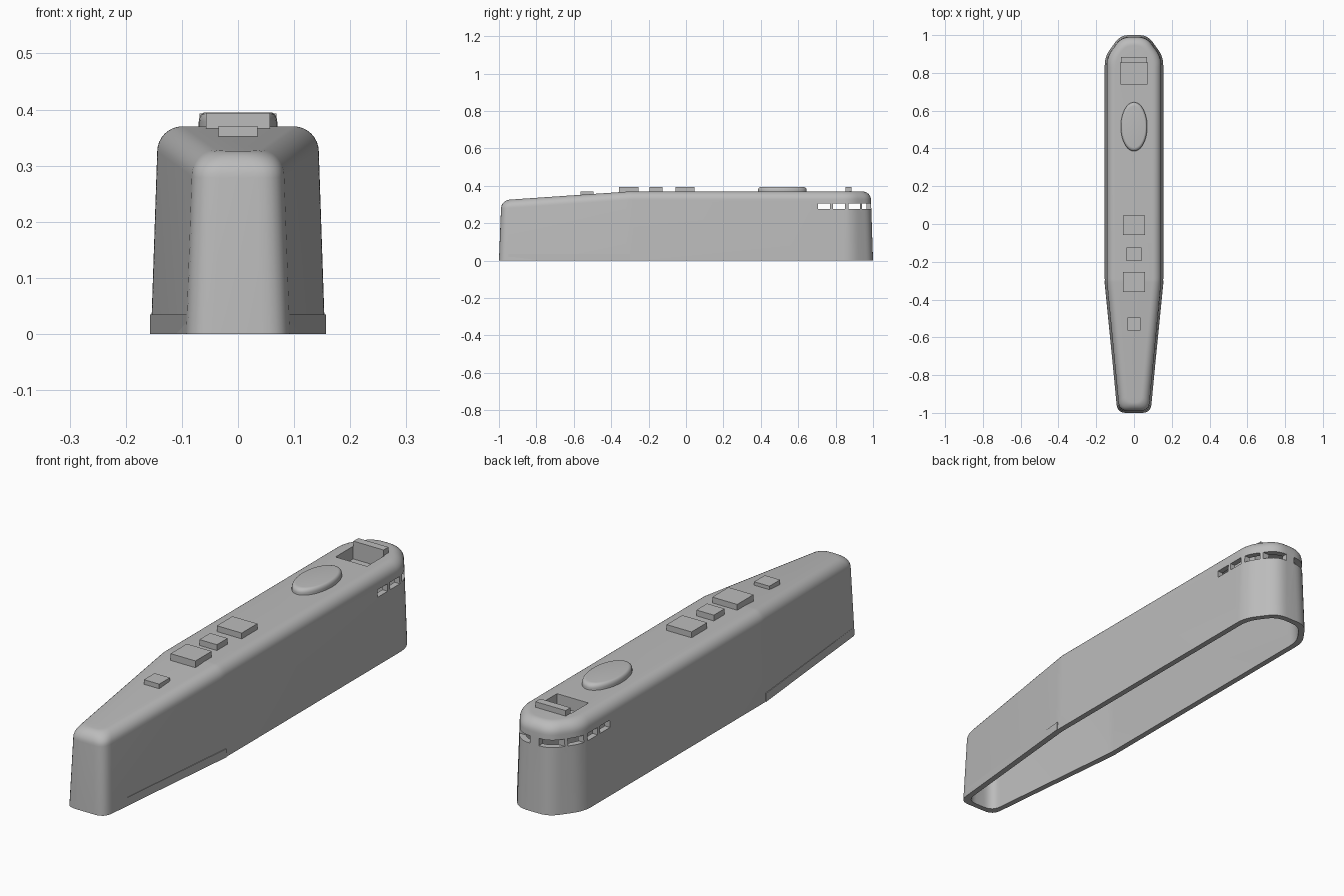
import bpy, bmesh, math
from mathutils import Vector

if "Cube" in bpy.data.objects:
    bpy.data.objects.remove(bpy.data.objects["Cube"], do_unlink=True)

GREY = bpy.data.materials.new("plain grey")
GREY.use_nodes = True
GREY.diffuse_color = (0.5, 0.5, 0.5, 1)
GREY.node_tree.nodes["Principled BSDF"].inputs["Base Color"].default_value = (0.5, 0.5, 0.5, 1)


def finish(name, bm):
    bmesh.ops.recalc_face_normals(bm, faces=bm.faces)
    mesh = bpy.data.meshes.new(name)
    bm.to_mesh(mesh)
    bm.free()
    mesh.materials.append(GREY)
    obj = bpy.data.objects.new(name, mesh)
    bpy.context.collection.objects.link(obj)
    return obj


def add_box(bm, lo, hi):
    verts = bmesh.ops.create_cube(bm, size=1)["verts"]
    for v in verts:
        v.co = Vector([(a + b) / 2 + c * (b - a) for a, b, c in zip(lo, hi, v.co)])


def box(name, lo, hi):
    bm = bmesh.new()
    add_box(bm, lo, hi)
    return finish(name, bm)


def cut(obj, cutter):
    mod = obj.modifiers.new("cut", "BOOLEAN")
    mod.operation = "DIFFERENCE"
    mod.solver = "EXACT"
    mod.object = cutter
    bpy.context.view_layer.objects.active = obj
    bpy.ops.object.modifier_apply(modifier=mod.name)


def smooth(obj):
    bpy.ops.object.select_all(action="DESELECT")
    obj.select_set(True)
    bpy.context.view_layer.objects.active = obj
    bpy.ops.object.shade_smooth_by_angle(angle=math.radians(35))


# Half plan of the body, nose to tail: x, y, corner rounding
PLAN = [(0.088, -1, 0.045), (0.155, -0.3, 0.02), (0.155, 0.885, 0.045), (0.072, 1, 0.045)]
STEPS = 6


def half_outline(inset):
    """Right-hand half of the plan, offset inward, with rounded corners."""
    pts = [Vector((0, -1))] + [Vector(p[:2]) for p in PLAN] + [Vector((0, 1))]
    moved = [Vector((0, -1 + inset))]
    for a, p, b in zip(pts, pts[1:], pts[2:]):
        d1, d2 = (p - a).normalized(), (b - p).normalized()
        n1, n2 = Vector((-d1.y, d1.x)), Vector((-d2.y, d2.x))
        moved.append(p + (n1 + n2) * inset / (1 + n1.dot(n2)))
    moved.append(Vector((0, 1 - inset)))
    out = []
    for (a, p, b), spec in zip(zip(moved, moved[1:], moved[2:]), PLAN):
        r = min(spec[2], 0.8 * (p - a).length, 0.8 * (b - p).length)
        s, e = p + (a - p).normalized() * r, p + (b - p).normalized() * r
        for i in range(STEPS + 1):
            t = i / STEPS
            out.append(s * (1 - t) ** 2 + p * 2 * t * (1 - t) + e * t * t)
    return out


def top_height(y):
    return 0.37 if y > -0.3 else 0.37 + (y + 0.3) * 0.068


def add_ring(bm, inset, drop, floor=False):
    half = half_outline(inset)
    right = [bm.verts.new((p.x, p.y, 0 if floor else top_height(p.y) - drop)) for p in half]
    left = [bm.verts.new((-p.x, p.y, 0 if floor else top_height(p.y) - drop)) for p in half]
    return right + left[::-1]


def bridge(bm, a, b):
    n = len(a)
    for i in range(n):
        j = (i + 1) % n
        bm.faces.new((a[i], a[j], b[j], b[i]))


def cap(bm, ring):
    n = len(ring)
    for i in range(n // 2 - 1):
        bm.faces.new((ring[i], ring[i + 1], ring[n - 2 - i], ring[n - 1 - i]))


def add_skin(bm, wall, radius):
    """Drafted wall with a rounded shoulder and a closed top."""
    rings = [add_ring(bm, wall, 0, floor=True)]
    for i in range(9):
        a = i / 8 * math.pi / 2
        rings.append(add_ring(bm, wall + 0.011 + radius * (1 - math.cos(a)),
                              wall + radius * (1 - math.sin(a))))
    for a, b in zip(rings, rings[1:]):
        bridge(bm, a, b)
    cap(bm, rings[-1])
    return rings[0]


# Hollow body, open underneath
bm = bmesh.new()
outer = add_skin(bm, 0, 0.045)
inner = add_skin(bm, 0.024, 0.022)
bridge(bm, outer, inner)
body = finish("body_shell", bm)

# Vent slots around the tail
bm = bmesh.new()
for y0, y1 in ((0.705, 0.77), (0.785, 0.85), (0.87, 0.93)):
    add_box(bm, (-0.3, y0, 0.275), (0.3, y1, 0.305))
for s in (-1, 1):
    xs = sorted((s * 0.02, s * 0.11))
    add_box(bm, (xs[0], 0.94, 0.275), (xs[1], 1.1, 0.305))
vents = finish("vent_cutter", bm)
cut(body, vents)

# Square pocket in the top with a tray beneath it
pocket = box("pocket_cutter", (-0.072, 0.74, 0.318), (0.072, 0.855, 0.5))
tray = box("pocket_tray", (-0.082, 0.73, 0.308), (0.082, 0.865, 0.36))
cut(body, pocket)
cut(tray, pocket)
for helper in (vents, pocket):
    bpy.data.objects.remove(helper, do_unlink=True)
smooth(body)

# Raised bar behind the pocket
box("pocket_bar", (-0.069, 0.853, 0.35), (0.069, 0.885, 0.393))

# Square buttons: centre y, half width, half length, top
for i, (y, hx, hy, top) in enumerate(((-0.53, 0.035, 0.035, 0.371), (-0.306, 0.057, 0.053, 0.394),
                                      (-0.16, 0.04, 0.035, 0.394), (-0.006, 0.057, 0.051, 0.394))):
    box(f"button_{i + 1}", (-hx, y - hy, top - 0.045), (hx, y + hy, top))

# Oval button with a rounded rim
bm = bmesh.new()
levels = [(1, 0.35)] + [(1 - 0.16 * (1 - math.cos(a)), 0.378 + 0.017 * math.sin(a))
                        for a in (i * math.pi / 10 for i in range(6))]
rings = [[bm.verts.new((0.07 * s * math.cos(t), 0.515 + 0.13 * s * math.sin(t), z))
          for t in (k * math.tau / 48 for k in range(48))] for s, z in levels]
for a, b in zip(rings, rings[1:]):
    bridge(bm, a, b)
bm.faces.new(rings[0])
bm.faces.new(rings[-1])
smooth(finish("oval_button", bm))

# Thin lower lips along the tapered sides
for s, side in ((1, "left"), (-1, "right")):
    bm = bmesh.new()
    plan = [(0.145, -0.3), (0.157, -0.3), (0.092, -0.95), (0.08, -0.95)]
    low = [bm.verts.new((s * x, y, 0)) for x, y in plan]
    high = [bm.verts.new((s * x, y, 0.035)) for x, y in plan]
    bridge(bm, low, high)
    bm.faces.new(low)
    bm.faces.new(high)
    finish(f"{side}_lip", bm)
